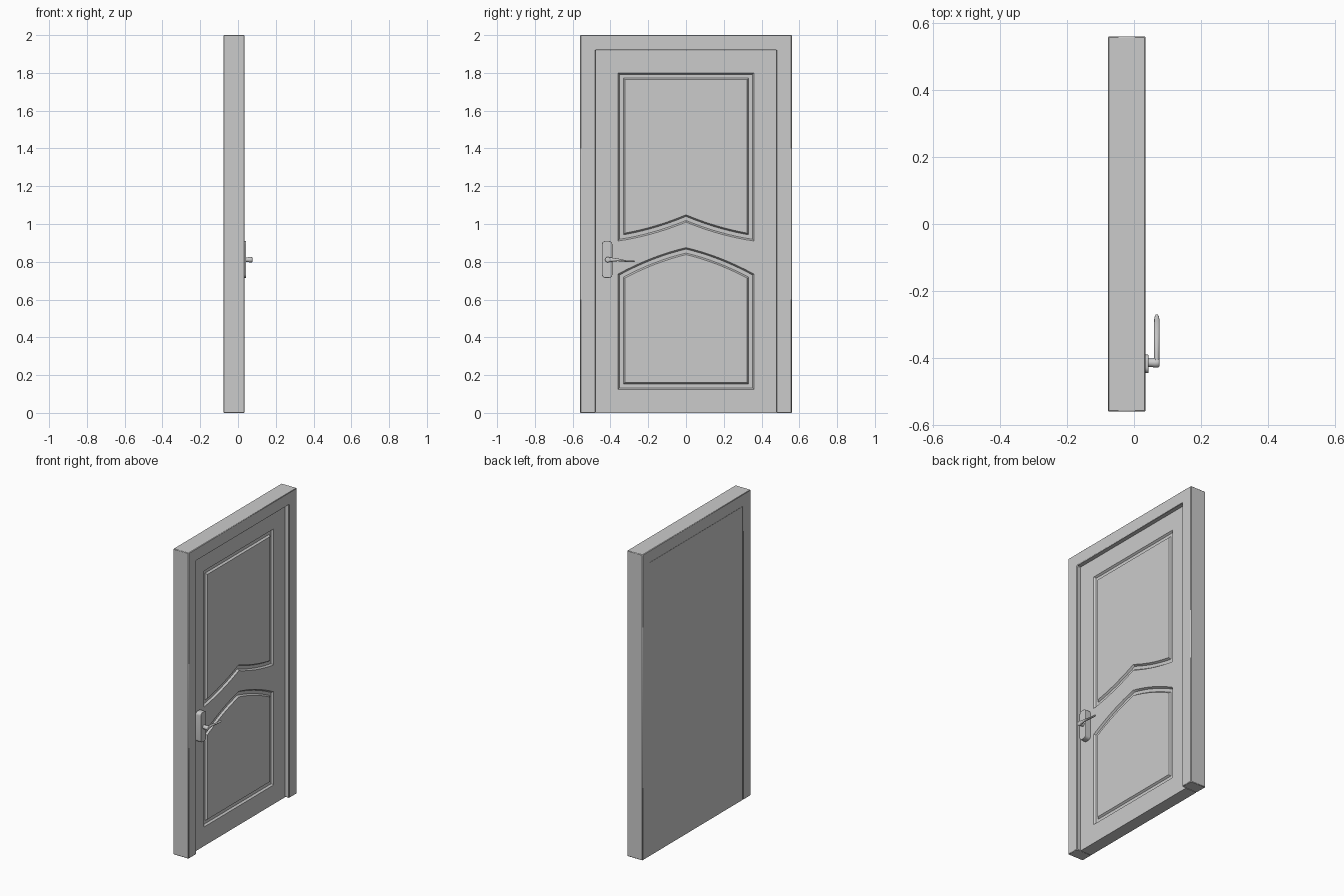
import bpy, bmesh, math
from mathutils import Vector

if "Cube" in bpy.data.objects:
    bpy.data.objects.remove(bpy.data.objects["Cube"])

mat = bpy.data.materials.new("light grey")
mat.diffuse_color = (0.6, 0.6, 0.6, 1)
mat.use_nodes = True
mat.node_tree.nodes["Principled BSDF"].inputs["Base Color"].default_value = mat.diffuse_color

BACK, FRONT, LEAF = -0.077, 0.034, 0.006   # x of frame back, frame front, leaf face


def finish(name, bm, bevel=0.0, segs=1, angle=30):
    bmesh.ops.recalc_face_normals(bm, faces=bm.faces[:])
    me = bpy.data.meshes.new(name)
    bm.to_mesh(me)
    bm.free()
    ob = bpy.data.objects.new(name, me)
    bpy.context.collection.objects.link(ob)
    me.materials.append(mat)
    if bevel:
        m = ob.modifiers.new("bevel", 'BEVEL')
        m.width, m.segments, m.limit_method = bevel, segs, 'ANGLE'
    bpy.ops.object.select_all(action='DESELECT')
    bpy.context.view_layer.objects.active = ob
    ob.select_set(True)
    bpy.ops.object.shade_smooth_by_angle(angle=math.radians(angle))
    return ob


def loop(bm, pts, x):
    return [bm.verts.new((x, p[0], p[1])) for p in pts]


def skin(bm, a, b):
    n = len(a)
    for i in range(n):
        bm.faces.new((a[i], a[(i + 1) % n], b[(i + 1) % n], b[i]))


def prism(bm, pts, x0, x1):
    a, b = loop(bm, pts, x0), loop(bm, pts, x1)
    skin(bm, a, b)
    bm.faces.new(a)
    bm.faces.new(b)


def inset(pts, d):
    """Mitred inward offset of a counter-clockwise outline."""
    out, n = [], len(pts)
    for i in range(n):
        p, q, r = (Vector(pts[(i + k) % n]) for k in (-1, 0, 1))
        u, v = (q - p).normalized(), (r - q).normalized()
        n1, n2 = Vector((-u.y, u.x)), Vector((-v.y, v.x))
        out.append(q + (n1 + n2) * d / (1 + n1.dot(n2)))
    return out


def peak(side_z, mid_z, bulge, w=0.36, n=8):
    """Two bowed lines meeting in a peak, left to right."""
    pts = []
    for i in range(2 * n + 1):
        y = -w + w * i / n
        t = 1 - abs(y) / w
        pts.append((y, side_z + (mid_z - side_z) * t + bulge * 4 * t * (1 - t)))
    return pts


# Frame: two jambs and a header in one piece
bm = bmesh.new()
prism(bm, [(-.56, 0), (-.48, 0), (-.48, 1.92), (.48, 1.92), (.48, 0), (.56, 0), (.56, 2), (-.56, 2)], BACK, FRONT)
finish("door_frame", bm, 0.003)

# Leaf: front face with two grooved panels
upper = peak(0.91, 1.01, -0.012) + [(.36, 1.80), (-.36, 1.80)]
lower = [(-.36, .125), (.36, .125)] + peak(0.735, 0.875, 0.014)[::-1]
bm = bmesh.new()
rim = [(-.479, 0), (.479, 0), (.479, 1.919), (-.479, 1.919)]
front = loop(bm, rim, LEAF)
tops = [loop(bm, s, LEAF) for s in (upper, lower)]
edges = [bm.edges.new((l[i], l[(i + 1) % len(l)])) for l in [front] + tops for i in range(len(l))]
bmesh.ops.triangle_fill(bm, edges=edges, use_beauty=True, normal=(1, 0, 0))
for shape, prev in zip((upper, lower), tops):
    for d, depth in ((.008, .012), (.028, .012), (.036, 0)):
        ring = loop(bm, inset(shape, d), LEAF - depth)
        skin(bm, prev, ring)
        prev = ring
    bm.faces.new(prev)
back = loop(bm, rim, BACK + 0.003)
skin(bm, front, back)
bm.faces.new(back)
finish("door_leaf", bm)

# Handle plate with rounded corners
bm = bmesh.new()
pts = []
for k, (cy, cz) in enumerate([(-.408, .892), (-.427, .892), (-.427, .733), (-.408, .733)]):
    for i in range(7):
        a = math.pi / 2 * (k + i / 6)
        pts.append((cy + .018 * math.cos(a), cz + .018 * math.sin(a)))
prism(bm, pts, LEAF - 0.001, 0.043)
finish("handle_plate", bm, 0.002, 2)

# Handle stem: turned profile along x
bm = bmesh.new()
N = 24
prev = None
for x, r in ((.040, .013), (.050, .0125), (.058, .0135), (.063, .0145), (.072, .0145), (.075, .0125), (.0765, .008)):
    ring = loop(bm, [(-.414 + r * math.cos(2 * math.pi * i / N), .811 + r * math.sin(2 * math.pi * i / N))
                     for i in range(N)], x)
    if prev:
        skin(bm, prev, ring)
    else:
        bm.faces.new(ring)
    prev = ring
bm.faces.new(prev)
finish("handle_stem", bm, angle=50)

# Handle lever: oval sections (y, z, half depth, half height), thinning to a wavy tip
bm = bmesh.new()
prev = None
for y, z, rx, rz in ((-.418, .811, .008, .013), (-.400, .811, .008, .012), (-.38, .811, .008, .009),
                     (-.36, .810, .008, .007), (-.34, .807, .008, .0055), (-.32, .804, .008, .0045),
                     (-.30, .802, .008, .004), (-.285, .802, .0078, .004), (-.275, .803, .006, .0035),
                     (-.27, .803, .003, .002)):
    ring = [bm.verts.new((.068 + rx * math.cos(2 * math.pi * i / 16), y, z + rz * math.sin(2 * math.pi * i / 16)))
            for i in range(16)]
    if prev:
        skin(bm, prev, ring)
    else:
        bm.faces.new(ring)
    prev = ring
bm.faces.new(prev)
finish("handle_lever", bm, angle=50)
